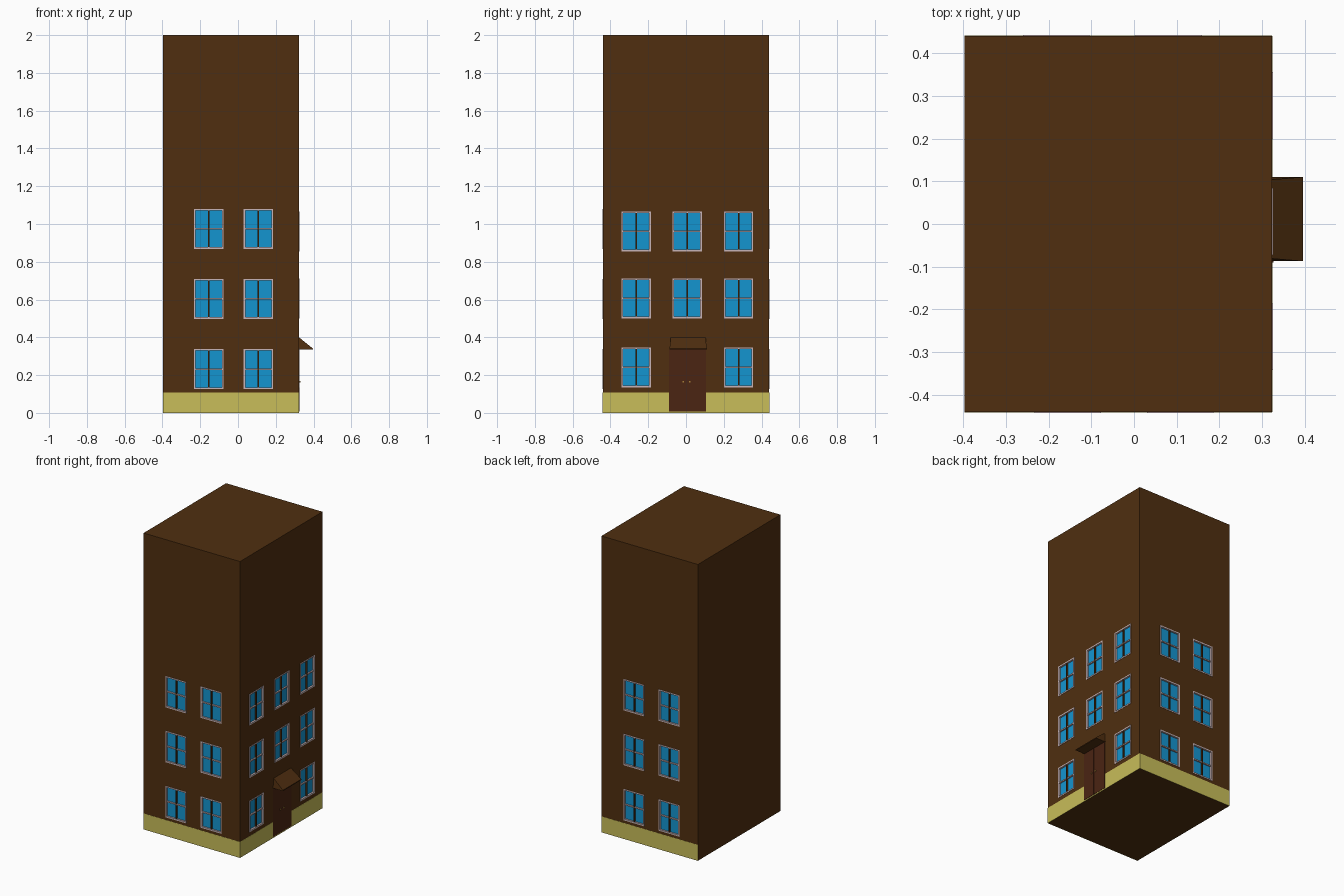
import bpy, bmesh
from mathutils import Matrix, Vector

if "Cube" in bpy.data.objects:
    bpy.data.objects.remove(bpy.data.objects["Cube"])


def material(name, rgb):
    m = bpy.data.materials.new(name)
    m.diffuse_color = (*rgb, 1)
    m.use_nodes = True
    m.node_tree.nodes["Principled BSDF"].inputs["Base Color"].default_value = m.diffuse_color
    return m


BROWN = material("brown wall", (0.08, 0.028, 0.005))
YELLOW = material("yellow base", (0.58, 0.51, 0.10))
BLUE = material("blue glass", (0.007, 0.30, 0.63))
PALE = material("pale frame", (0.58, 0.46, 0.48))
DOOR = material("door wood", (0.07, 0.018, 0.006))
BRASS = material("brass", (0.40, 0.22, 0.04))


def boxes(name, items, mat, frame=Matrix()):
    """One object from (u0, u1, v0, v1, w0, w1) boxes in a local frame."""
    bm = bmesh.new()
    for u0, u1, v0, v1, w0, w1 in items:
        centre = Vector(((u0 + u1) / 2, (v0 + v1) / 2, (w0 + w1) / 2))
        size = Matrix.Diagonal((u1 - u0, v1 - v0, w1 - w0, 1))
        bmesh.ops.create_cube(bm, size=1, matrix=frame @ Matrix.Translation(centre) @ size)
    mesh = bpy.data.meshes.new(name)
    bm.to_mesh(mesh)
    bm.free()
    ob = bpy.data.objects.new(name, mesh)
    bpy.context.collection.objects.link(ob)
    if mat:
        mesh.materials.append(mat)
    return ob


def facade(origin, u, w):
    """Local frame: u along the wall, v up, w outwards."""
    m = Matrix((u, (0, 0, 1), w)).transposed().to_4x4()
    m.translation = origin
    return m


X0, X1, Y = -0.397, 0.323, 0.44
FRONT = facade((0, -Y, 0), (1, 0, 0), (0, -1, 0))
BACK = facade((X0 + X1, Y, 0), (-1, 0, 0), (0, 1, 0))
RIGHT = facade((X1, 0, 0), (0, 1, 0), (1, 0, 0))

# Main block
walls = boxes("walls", [(X0, X1, -Y, Y, 0, 2)], BROWN)

# Window layout: left edge and sill height of each window
W, H, DEPTH = 0.156, 0.212, 0.012
end_windows = [(u, v) for u in (-0.233, 0.03) for v in (0.126, 0.498, 0.868)]
side_windows = [(u, v) for u in (-0.342, -0.072, 0.20) for v in (0.135, 0.5, 0.855)
                if not (u == -0.072 and v < 0.4)]

for side, frame, windows in (("front", FRONT, end_windows),
                             ("back", BACK, end_windows),
                             ("right", RIGHT, side_windows)):
    # Recesses in the wall
    cutter = boxes(side + "_cutter",
                   [(u, u + W, v, v + H, -DEPTH, 0.02) for u, v in windows], None, frame)
    cutter.hide_render = True
    mod = walls.modifiers.new("recess", 'BOOLEAN')
    mod.operation, mod.solver, mod.object = 'DIFFERENCE', 'EXACT', cutter
    bpy.context.view_layer.objects.active = walls
    bpy.ops.object.modifier_apply(modifier=mod.name)
    bpy.data.objects.remove(cutter)

    # Glass, pale surround and crossing glazing bars
    panes, surround, uprights, rails = [], [], [], []
    for u, v in windows:
        b = 0.009
        mu, mv = u + W / 2, v + H / 2
        panes.append((u, u + W, v, v + H, -DEPTH - 0.002, -DEPTH + 0.002))
        surround += [(u, u + b, v, v + H, -DEPTH, 0.002),
                     (u + W - b, u + W, v, v + H, -DEPTH, 0.002),
                     (u + b, u + W - b, v, v + b, -DEPTH, 0.002),
                     (u + b, u + W - b, v + H - b, v + H, -DEPTH, 0.002)]
        uprights.append((mu - 0.004, mu + 0.004, v + b, v + H - b, -DEPTH, 0))
        rails.append((u + b, u + W - b, mv - 0.004, mv + 0.004, -DEPTH, -0.001))
    boxes(side + "_window_glass", panes, BLUE, frame)
    boxes(side + "_window_frames", surround, PALE, frame)
    boxes(side + "_window_uprights", uprights, BROWN, frame)
    boxes(side + "_window_rails", rails, PALE, frame)

# Yellow base band on three sides (the left wall is plain)
for side, frame, u0, u1 in (("front", FRONT, X0, X1), ("back", BACK, X0, X1),
                            ("right", RIGHT, -Y, Y)):
    boxes(side + "_base_band", [(u0, u1, 0, 0.108, -0.002, 0.001)], YELLOW, frame)

# Double door with knobs
D0, D1 = -0.09, 0.107
MID = (D0 + D1) / 2 - 0.006
boxes("door_leaves", [(D0, MID - 0.001, 0.008, 0.335, -0.002, 0.003),
                      (MID + 0.001, D1, 0.008, 0.335, -0.002, 0.003)], DOOR, RIGHT)
boxes("door_knobs", [(c - 0.004, c + 0.004, 0.162, 0.17, 0, 0.007)
                     for c in (MID - 0.018, MID + 0.018)], BRASS, RIGHT)

# Wedge canopy: a box whose outer top edge is pulled down
canopy = boxes("door_canopy", [(D0 + 0.003, D1 + 0.003, 0.335, 0.40, 0, 0.073)], BROWN, RIGHT)
for vert in canopy.data.vertices:
    if vert.co.z > 0.37:
        if vert.co.x > X1 + 0.01:
            vert.co.z = 0.341
        else:
            vert.co.y += 0.006 if vert.co.y < 0 else -0.006
